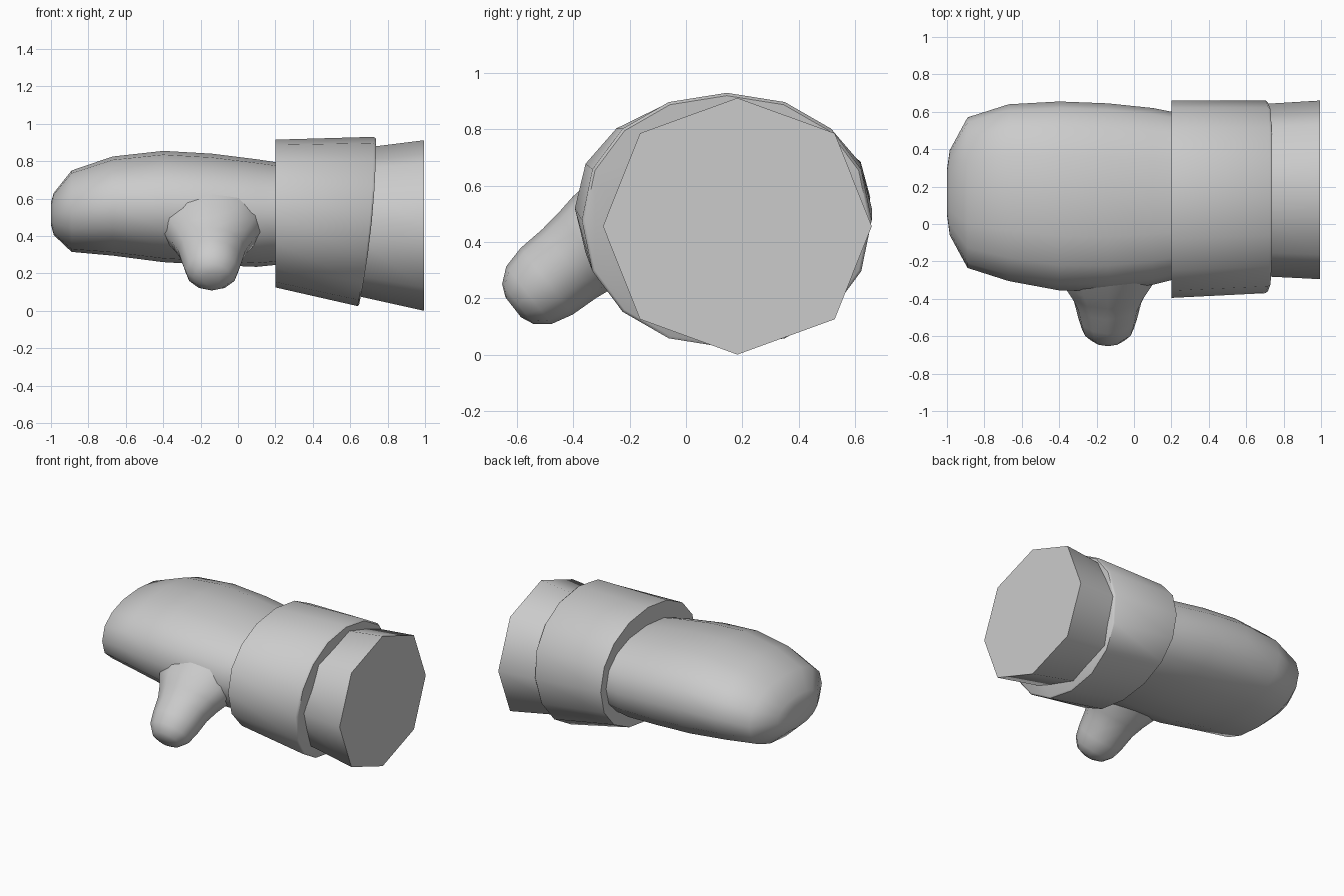
import bpy, bmesh
from math import cos, sin, pi, copysign
from mathutils import Vector

if "Cube" in bpy.data.objects:
    bpy.data.objects.remove(bpy.data.objects["Cube"])


def loft(name, rings, angle=45):
    """Skin a list of point rings, cap both ends, smooth shade."""
    bm = bmesh.new()
    loops = [[bm.verts.new(p) for p in ring] for ring in rings]
    n = len(loops[0])
    for a, b in zip(loops, loops[1:]):
        for i in range(n):
            j = (i + 1) % n
            bm.faces.new((a[i], a[j], b[j], b[i]))
    bm.faces.new(loops[0][::-1])
    bm.faces.new(loops[-1])
    bmesh.ops.recalc_face_normals(bm, faces=bm.faces)
    me = bpy.data.meshes.new(name)
    bm.to_mesh(me)
    bm.free()
    ob = bpy.data.objects.new(name, me)
    bpy.context.collection.objects.link(ob)
    bpy.ops.object.select_all(action='DESELECT')
    ob.select_set(True)
    bpy.context.view_layer.objects.active = ob
    bpy.ops.object.shade_smooth_by_angle(angle=angle * pi / 180)
    return ob


def oval(n, power=2.0):
    """Unit superellipse points."""
    out = []
    for i in range(n):
        c, s = cos(2 * pi * i / n), sin(2 * pi * i / n)
        out.append((copysign(abs(c) ** (2 / power), c) if abs(c) > 1e-6 else 0,
                    copysign(abs(s) ** (2 / power), s) if abs(s) > 1e-6 else 0))
    return out


def section(x, y0, y1, z0, z1, n=16, power=2.0, slant=0.0):
    """Cross-section across x; slant pulls the lower side back."""
    pts = []
    for u, v in oval(n, power):
        pts.append((x - slant * ((1 - v) / 2) ** 2,
                    (y0 + y1) / 2 + u * (y1 - y0) / 2,
                    (z0 + z1) / 2 + v * (z1 - z0) / 2))
    return pts


# Mitten hand
hand = [(-1.0, 0.05, 0.29, 0.46, 0.58),
        (-0.985, -0.06, 0.395, 0.405, 0.63),
        (-0.89, -0.235, 0.57, 0.315, 0.75),
        (-0.67, -0.305, 0.64, 0.295, 0.825),
        (-0.40, -0.355, 0.655, 0.26, 0.855),
        (-0.14, -0.355, 0.645, 0.245, 0.84),
        (0.10, -0.325, 0.62, 0.235, 0.81),
        (0.20, -0.30, 0.60, 0.245, 0.795),
        (0.35, -0.28, 0.58, 0.26, 0.78)]
loft("mitten_hand", [section(*h, power=2.25) for h in hand], 60)

# Thumb, pointing forward and down: (distance, x centre, x radius, other radius)
axis = Vector((0, -0.788, -0.616))
side = Vector((0, -0.616, 0.788))
thumb = [(-0.20, -0.13, 0.29, 0.19), (-0.03, -0.14, 0.26, 0.18),
         (0.05, -0.14, 0.215, 0.165), (0.13, -0.14, 0.18, 0.155),
         (0.23, -0.14, 0.16, 0.15), (0.31, -0.14, 0.14, 0.13),
         (0.36, -0.14, 0.10, 0.09), (0.38, -0.14, 0.045, 0.045)]
loft("thumb", [[Vector((cx, 0, 0)) + side * (0.51 + v * r) + axis * s
                + Vector((u * rx, 0, 0)) for u, v in oval(12)]
               for s, cx, rx, r in thumb], 60)

# Wide cuff band with a slanted rear rim
loft("cuff", [section(0.20, -0.395, 0.66, 0.125, 0.915, power=2.1),
              section(0.725, -0.37, 0.66, 0.025, 0.93, power=2.1, slant=0.085),
              section(0.738, -0.36, 0.65, 0.035, 0.92, power=2.1, slant=0.09)], 50)

# Flared eight-sided sleeve
loft("sleeve", [section(0.50, -0.27, 0.63, 0.11, 0.85, n=8, power=2.15),
                section(0.995, -0.295, 0.66, 0.0, 0.912, n=8, power=2.15)], 50)
